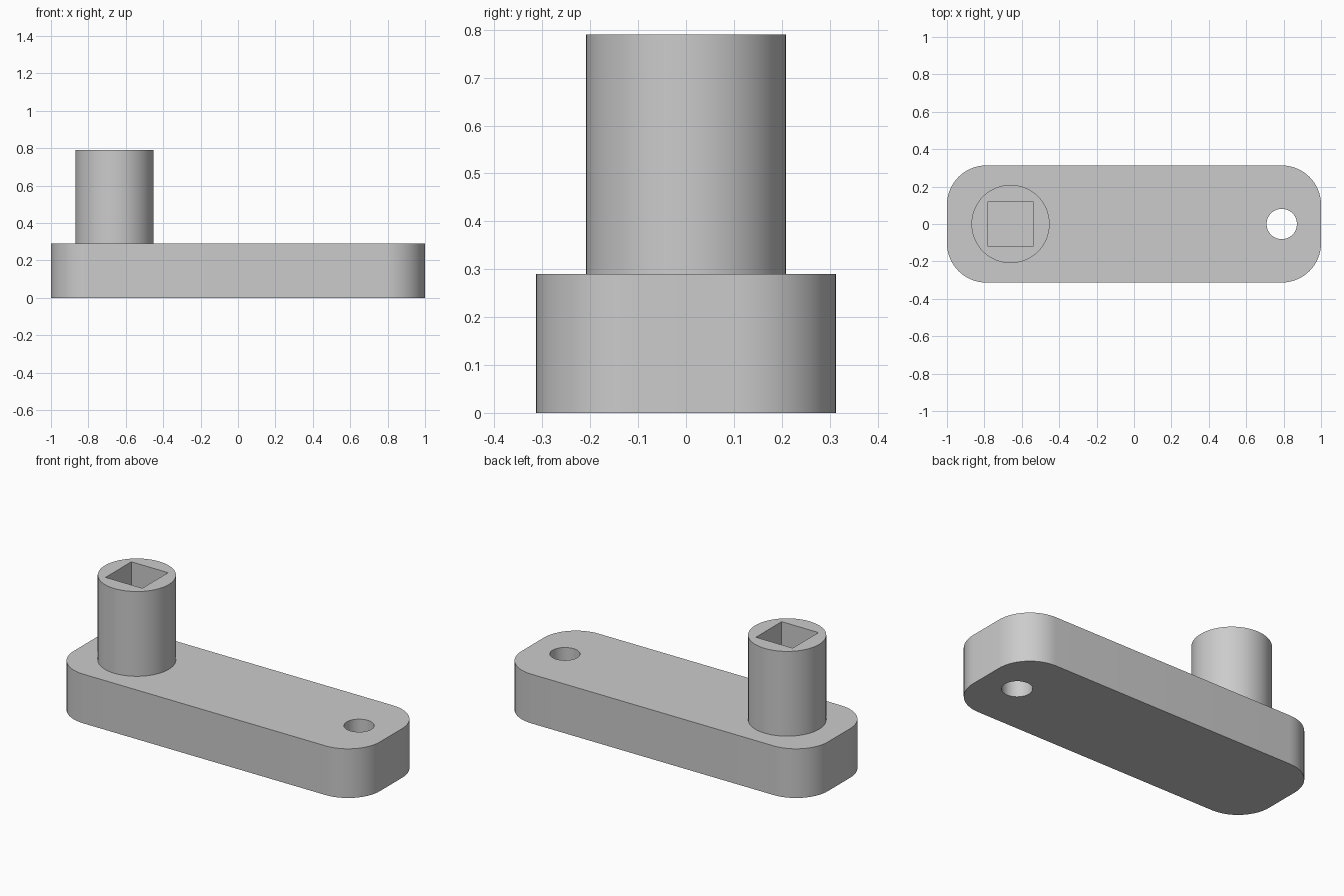
import bpy
import bmesh
from math import cos, sin, pi, radians

cube = bpy.data.objects.get("Cube")
if cube:
    bpy.data.objects.remove(cube)

LENGTH, HALF_WIDTH, THICK, CORNER = 2.0, 0.313, 0.29, 0.21
BOSS_X, BOSS_R, TOP = -0.66, 0.209, 0.79
HOLE_X, HOLE_R = 0.79, 0.081
SOCKET = 0.12

grey = bpy.data.materials.new("plain grey")
grey.use_nodes = True
colour = (0.6, 0.6, 0.6, 1)
grey.diffuse_color = colour
grey.node_tree.nodes["Principled BSDF"].inputs["Base Color"].default_value = colour


def rounded(cx, hx, hy, r, steps):
    """Outline of a rounded rectangle; a circle when hx = hy = r."""
    pts = []
    for q, (sx, sy) in enumerate([(1, 1), (-1, 1), (-1, -1), (1, -1)]):
        straight = hx > r or hy > r
        for i in range(steps + 1 if straight else steps):
            a = (q + i / steps) * pi / 2
            pts.append((cx + sx * (hx - r) + r * cos(a), sy * (hy - r) + r * sin(a)))
    return pts


def prism(name, outline, z0, z1):
    bm = bmesh.new()
    base = bm.faces.new([bm.verts.new((x, y, z0)) for x, y in outline])
    new = bmesh.ops.extrude_face_region(bm, geom=[base])["geom"]
    top = [v for v in new if isinstance(v, bmesh.types.BMVert)]
    bmesh.ops.translate(bm, verts=top, vec=(0, 0, z1 - z0))
    bmesh.ops.recalc_face_normals(bm, faces=bm.faces)
    mesh = bpy.data.meshes.new(name)
    bm.to_mesh(mesh)
    bm.free()
    mesh.materials.append(grey)
    ob = bpy.data.objects.new(name, mesh)
    bpy.context.collection.objects.link(ob)
    return ob


def combine(ob, tool, operation):
    bpy.context.view_layer.objects.active = ob
    mod = ob.modifiers.new("join", "BOOLEAN")
    mod.operation, mod.object, mod.solver = operation, tool, "EXACT"
    bpy.ops.object.modifier_apply(modifier=mod.name)
    bpy.data.objects.remove(tool)


# Flat arm with rounded corners
arm = prism("crank_arm", rounded(0, LENGTH / 2, HALF_WIDTH, CORNER, 16), 0, THICK)

# Round boss, sunk into the arm so the two fuse cleanly
boss = prism("socket_boss", rounded(BOSS_X, BOSS_R, BOSS_R, BOSS_R, 16), THICK / 2, TOP)
combine(arm, boss, "UNION")

# Square drive socket, blind at the level of the arm
s = SOCKET
square = [(BOSS_X + x, y) for x, y in [(s, s), (-s, s), (-s, -s), (s, -s)]]
combine(arm, prism("socket_cutter", square, THICK, TOP + s), "DIFFERENCE")

# Handle pin hole through the far end
pin = prism("pin_cutter", rounded(HOLE_X, HOLE_R, HOLE_R, HOLE_R, 12), -s, THICK + s)
combine(arm, pin, "DIFFERENCE")

# Smooth rounded walls, keep crisp edges
bpy.ops.object.select_all(action="DESELECT")
arm.select_set(True)
bpy.context.view_layer.objects.active = arm
bpy.ops.object.shade_smooth_by_angle(angle=radians(30))
